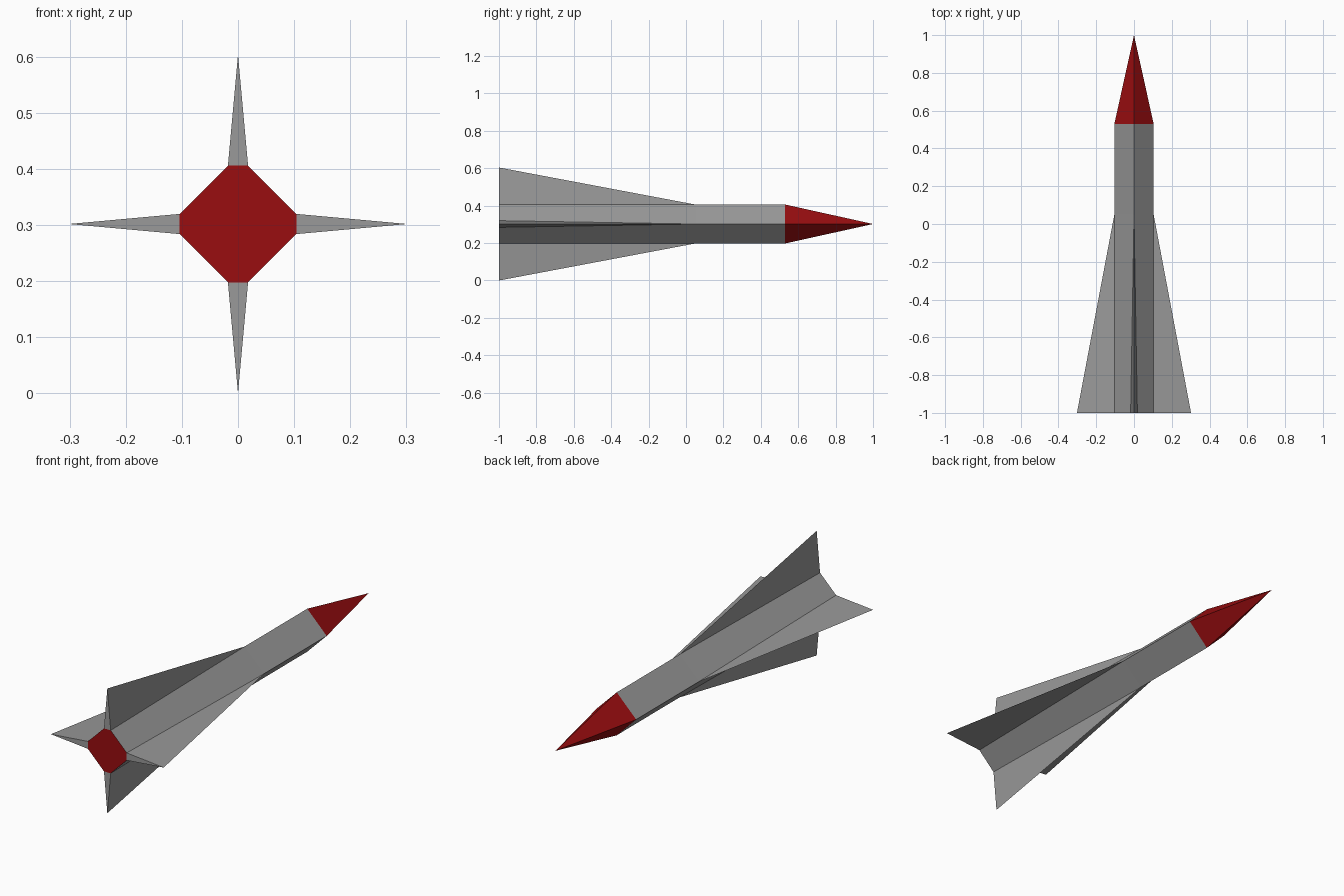
import bpy
import bmesh
from math import pi
from mathutils import Matrix, Vector

if "Cube" in bpy.data.objects:
    bpy.data.objects.remove(bpy.data.objects["Cube"], do_unlink=True)

# Main measurements, with the axis of the rocket along y
MID_Z = 0.302
BODY_R, FIN_R, FIN_HALF = 0.104, 0.302, 0.018
TAIL, FIN_START, SHOULDER, TIP = -1.0, 0.05, 0.53, 1.0


def material(name, colour):
    mat = bpy.data.materials.new(name)
    mat.use_nodes = True
    mat.diffuse_color = colour
    mat.node_tree.nodes["Principled BSDF"].inputs["Base Color"].default_value = colour
    return mat


grey = material("grey metal", (0.319, 0.319, 0.319, 1))
red = material("dark red", (0.319, 0.004, 0.005, 1))


def build(name, faces, mat, turns):
    """Make an object from faces, repeated at quarter turns about its axis."""
    bm = bmesh.new()
    for turn in turns:
        rot = Matrix.Rotation(turn * pi / 2, 3, 'Y')
        for face in faces:
            bm.faces.new([bm.verts.new(rot @ Vector(p)) for p in face])
    bmesh.ops.remove_doubles(bm, verts=bm.verts, dist=0.0001)
    bmesh.ops.recalc_face_normals(bm, faces=bm.faces)
    mesh = bpy.data.meshes.new(name)
    bm.to_mesh(mesh)
    bm.free()
    mesh.materials.append(mat)
    obj = bpy.data.objects.new(name, mesh)
    obj.location.z = MID_Z
    bpy.context.collection.objects.link(obj)
    return obj


def top(y):
    return (0, y, BODY_R)


def side(y):
    return (BODY_R, y, 0)


# Body: square section that opens into an octagon where the fins join
tail_top = (FIN_HALF, TAIL, BODY_R)
tail_side = (BODY_R, TAIL, FIN_HALF)
build("body", [
    [tail_top, tail_side, side(FIN_START), top(FIN_START)],
    [top(FIN_START), side(FIN_START), side(SHOULDER), top(SHOULDER)],
], grey, range(4))

# Nose: four-sided pyramid
build("nose", [[top(SHOULDER), side(SHOULDER), (0, TIP, 0)]], red, range(4))

# Tail plate: octagon closing the body, made of repeated wedges
centre = (0, TAIL, 0)
tail_top_other = (-FIN_HALF, TAIL, BODY_R)
build("tail_plate", [
    [centre, tail_top_other, tail_top],
    [centre, tail_top, tail_side],
], red, range(4))

# Fins: slim wedges tapering forward onto the body
fin_tip = (0, TAIL, FIN_R)
fin_faces = [
    [tail_top_other, tail_top, fin_tip],
    [tail_top, top(FIN_START), fin_tip],
    [tail_top_other, fin_tip, top(FIN_START)],
    [tail_top, tail_top_other, top(FIN_START)],
]
for turn, place in enumerate(("top", "left", "bottom", "right")):
    build(place + "_fin", fin_faces, grey, [turn])
